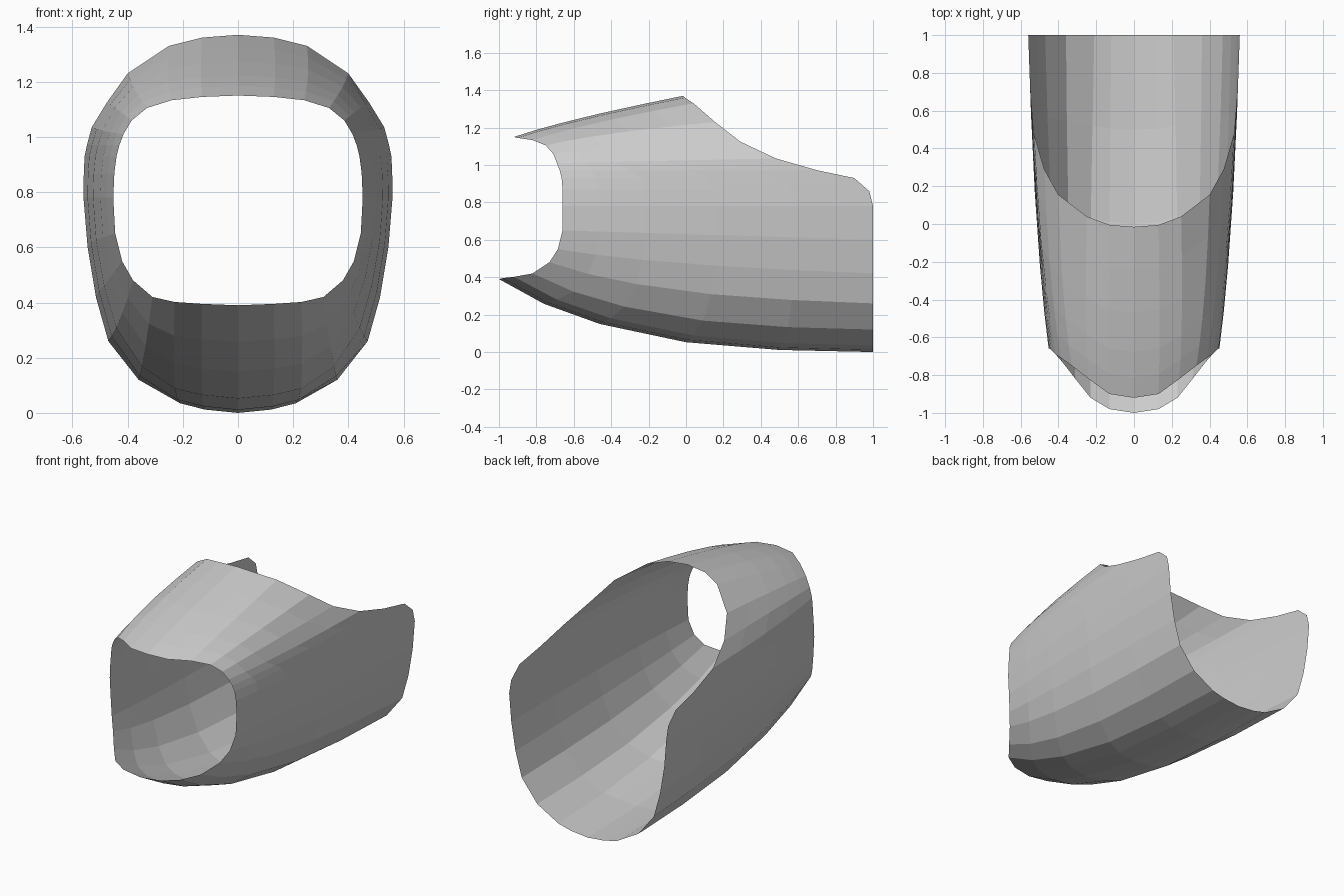
import bpy, bmesh, math

if "Cube" in bpy.data.objects:
    bpy.data.objects.remove(bpy.data.objects["Cube"])

# Half rims, bottom centre to top centre: front opening (x, y, z), rear opening (x, y, z)
RIMS = [
    ((0, -1, .39), (0, 1, 0)),
    ((.13, -.98, .395), (.12, 1, .012)),
    ((.23, -.92, .402), (.21, 1, .035)),
    ((.31, -.82, .42), (.36, 1, .12)),
    ((.38, -.73, .48), (.47, 1, .26)),
    ((.42, -.685, .55), (.515, 1, .42)),
    ((.445, -.66, .65), (.545, 1, .60)),
    ((.452, -.66, .78), (.56, 1, .78)),
    ((.448, -.66, .87), (.559, .98, .86)),
    ((.44, -.665, .93), (.556, .90, .93)),
    ((.43, -.675, .97), (.547, .70, .972)),
    ((.415, -.69, 1.01), (.53, .48, 1.035)),
    ((.385, -.71, 1.06), (.475, .29, 1.125)),
    ((.33, -.75, 1.105), (.40, .155, 1.23)),
    ((.24, -.82, 1.133), (.25, .04, 1.33)),
    ((.13, -.90, 1.145), (.13, -.005, 1.36)),
    ((0, -.92, 1.15), (0, -.015, 1.37)),
]
ROWS = (0, .12, .27, .5, .75, 1)


def shell_point(front, rear, t):
    """Point along a rim-to-rim line, bowed outward in the middle."""
    x, y, z = (a + (b - a) * t for a, b in zip(front, rear))
    bow = math.sin(math.pi * t ** .77)
    sag = .148 * max(0, 1 - rear[2] / .6) ** 1.5
    lift = .014 if rear[2] > 1.1 else 0
    return x + .04 * x * bow, y, z + (lift - sag) * bow


# Full loop: given half, then its mirror without the two centre points
def mirrored(p):
    return (-p[0], p[1], p[2])


loop = RIMS + [(mirrored(f), mirrored(r)) for f, r in RIMS[-2:0:-1]]

# Open tubular shell lofted between the two rims
bm = bmesh.new()
grid = [[bm.verts.new(shell_point(f, r, t)) for f, r in loop] for t in ROWS]
n = len(loop)
for a, b in zip(grid, grid[1:]):
    for i in range(n):
        j = (i + 1) % n
        bm.faces.new((a[i], b[i], b[j], a[j]))

# Make the faces point outward
bm.normal_update()
f = max(bm.faces, key=lambda q: q.calc_center_median().x)
if f.normal.x < 0:
    bmesh.ops.reverse_faces(bm, faces=bm.faces[:])

mesh = bpy.data.meshes.new("open_shell")
bm.to_mesh(mesh)
bm.free()
bpy.context.collection.objects.link(bpy.data.objects.new("open_shell", mesh))
